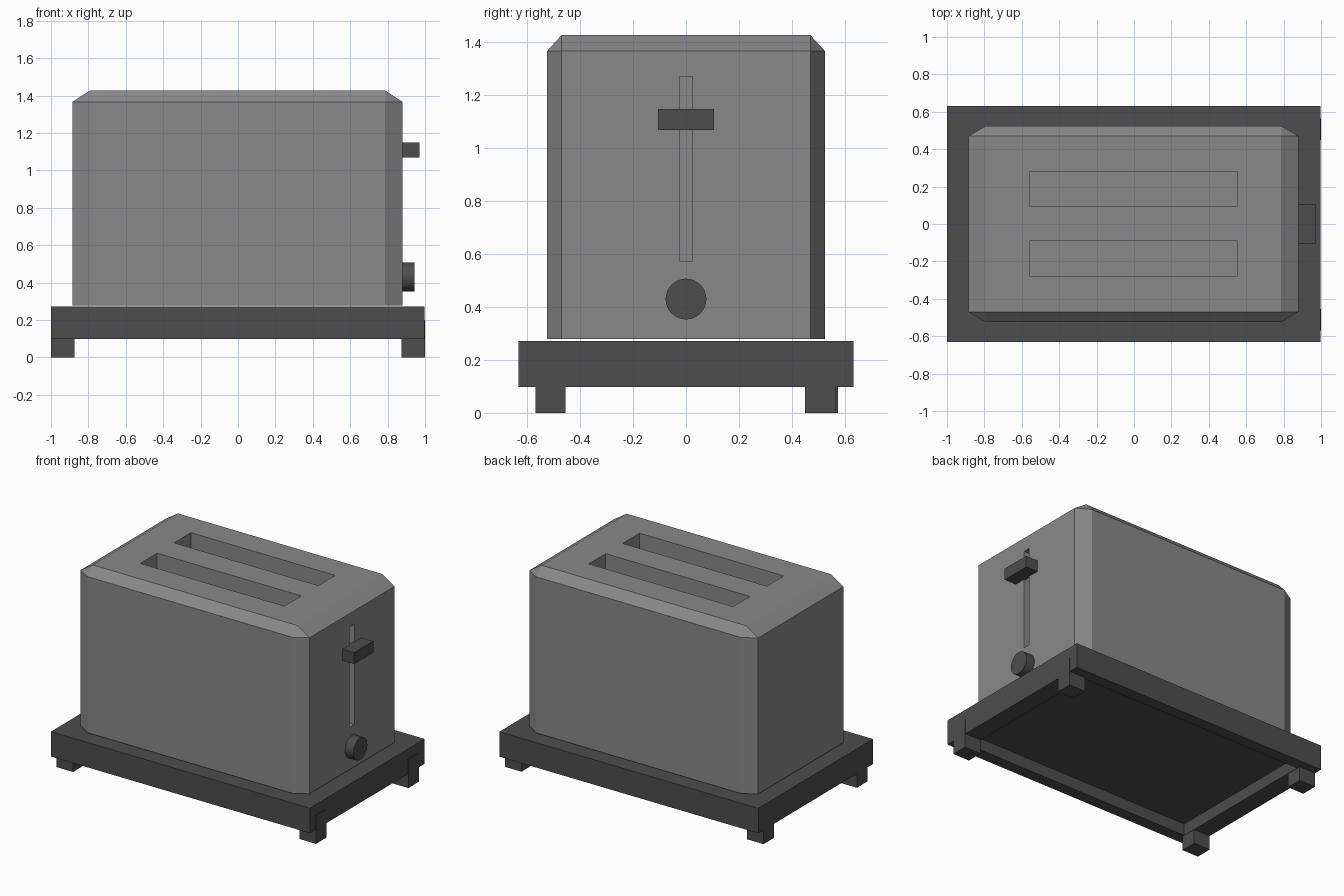
import bpy, bmesh
from mathutils import Matrix, Vector

if "Cube" in bpy.data.objects:
    bpy.data.objects.remove(bpy.data.objects["Cube"])


def material(name, grey):
    mat = bpy.data.materials.new(name)
    mat.diffuse_color = (grey, grey, grey, 1)
    mat.use_nodes = True
    mat.node_tree.nodes["Principled BSDF"].inputs["Base Color"].default_value = mat.diffuse_color
    return mat


METAL = material("mid_grey", 0.25)
PLASTIC = material("dark_grey", 0.075)


def finish(name, bm, mat=PLASTIC):
    bmesh.ops.recalc_face_normals(bm, faces=bm.faces)
    mesh = bpy.data.meshes.new(name)
    bm.to_mesh(mesh)
    bm.free()
    mesh.materials.append(mat)
    obj = bpy.data.objects.new(name, mesh)
    bpy.context.collection.objects.link(obj)
    return obj


def box(name, lo, hi, mat=PLASTIC):
    lo, hi = Vector(lo), Vector(hi)
    bm = bmesh.new()
    bmesh.ops.create_cube(bm, size=1)
    bmesh.ops.scale(bm, vec=hi - lo, verts=bm.verts)
    bmesh.ops.translate(bm, vec=(lo + hi) / 2, verts=bm.verts)
    return finish(name, bm, mat)


def cut(target, name, lo, hi):
    cutter = box(name, lo, hi, target.data.materials[0])
    cutter.hide_render = True
    cutter.display_type = 'WIRE'
    cutter.hide_set(True)
    mod = target.modifiers.new(name, 'BOOLEAN')
    mod.operation = 'DIFFERENCE'
    mod.solver = 'EXACT'
    mod.object = cutter


# Body: unit cube with chamfered sides and top, then stretched to size
bm = bmesh.new()
bmesh.ops.create_cube(bm, size=1)
edges = [e for e in bm.edges if max(v.co.z for v in e.verts) > 0]
bmesh.ops.bevel(bm, geom=edges, offset=0.053, segments=1, affect='EDGES')
bmesh.ops.scale(bm, vec=(1.765, 1.05, 1.149), verts=bm.verts)
bmesh.ops.translate(bm, vec=(-0.003, 0, 0.853), verts=bm.verts)
body = finish("body", bm, METAL)

# Bread slots and lever track
for label, y in (("front", -0.185), ("back", 0.189)):
    cut(body, label + "_bread_slot_cutter",
        (-0.56, y - 0.093, 0.5), (0.553, y + 0.093, 1.6))
cut(body, "lever_track_cutter", (0.83, -0.025, 0.573), (1.1, 0.025, 1.271))

# Base tray with a recessed underside
base = box("base", (-1, -0.632, 0.098), (0.997, 0.632, 0.272))
cut(base, "base_recess_cutter", (-0.872, -0.55, 0), (0.872, 0.55, 0.18))

# Feet at the four corners
for xl, x, back in (("left", -0.937, 0.517), ("right", 0.937, 0.507)):
    for yl, y in (("front", -0.512), ("back", back)):
        box(f"{yl}_{xl}_foot", (x - 0.063, y - 0.057, 0),
            (x + 0.063, y + 0.057, 0.2))

# Lever handle
box("lever", (0.87, -0.105, 1.068), (0.97, 0.105, 1.148))

# Browning dial
bm = bmesh.new()
bmesh.ops.create_cone(bm, cap_ends=True, segments=32, radius1=0.077,
                      radius2=0.077, depth=0.075,
                      matrix=Matrix.Translation((0.906, 0, 0.43)) @ Matrix.Rotation(1.570796, 4, 'Y'))
finish("dial", bm)
